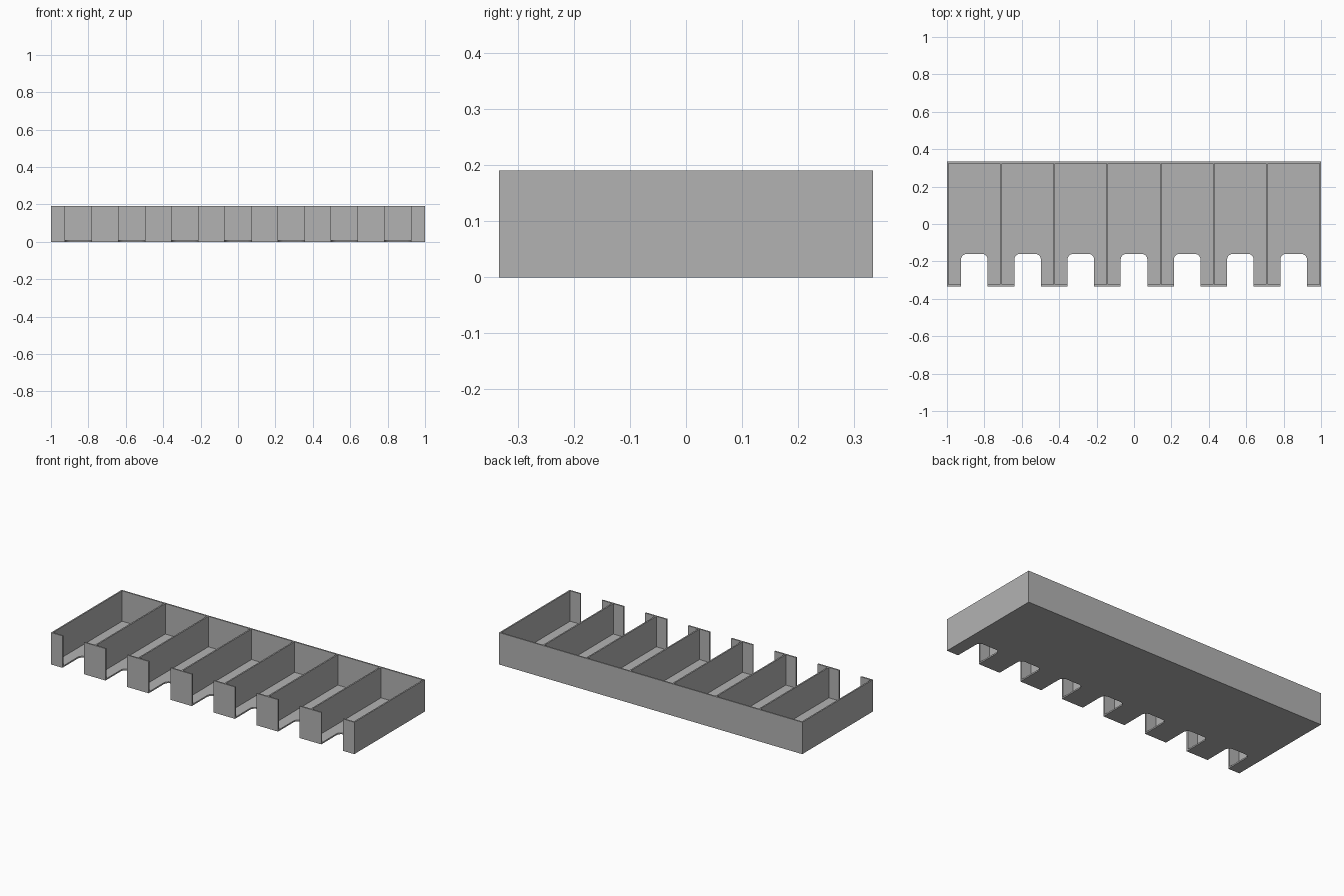
import bpy
import bmesh
from math import cos, sin, pi

cube = bpy.data.objects.get("Cube")
if cube:
    bpy.data.objects.remove(cube, do_unlink=True)

BAYS = 7
WALL = 0.0085
FLOOR = 0.0085
HALF_Y = 0.333
HEIGHT = 0.19
PITCH = (2 - WALL) / BAYS
NOTCH_W = PITCH / 2
NOTCH_BACK = -0.16
RADIUS = 0.03

grey = bpy.data.materials.new("light grey")
grey.use_nodes = True
grey.diffuse_color = (0.45, 0.45, 0.45, 1)
grey.node_tree.nodes["Principled BSDF"].inputs["Base Color"].default_value = grey.diffuse_color


def add_prism(bm, outline, z0, z1):
    """Extrude a flat outline from z0 up to z1."""
    face = bm.faces.new([bm.verts.new((x, y, z0)) for x, y in outline])
    top = bmesh.ops.extrude_face_region(bm, geom=[face])["geom"]
    verts = [g for g in top if isinstance(g, bmesh.types.BMVert)]
    bmesh.ops.translate(bm, verts=verts, vec=(0, 0, z1 - z0))


def make_object(name, outlines, z0, z1):
    bm = bmesh.new()
    for outline in outlines:
        add_prism(bm, outline, z0, z1)
    bmesh.ops.recalc_face_normals(bm, faces=bm.faces)
    mesh = bpy.data.meshes.new(name)
    bm.to_mesh(mesh)
    bm.free()
    mesh.materials.append(grey)
    obj = bpy.data.objects.new(name, mesh)
    bpy.context.collection.objects.link(obj)
    return obj


def rectangle(cx, half_x, y0, y1):
    return [(cx - half_x, y0), (cx + half_x, y0), (cx + half_x, y1), (cx - half_x, y1)]


def notch(cx):
    """Finger slot open to the front, with rounded rear corners."""
    half = NOTCH_W / 2
    points = [(cx - half, -HALF_Y - 0.1), (cx + half, -HALF_Y - 0.1)]
    for side, start in ((1, 0), (-1, pi / 2)):
        for i in range(9):
            a = start + i * pi / 16
            points.append((cx + side * (half - RADIUS) + RADIUS * cos(a),
                           NOTCH_BACK - RADIUS + RADIUS * sin(a)))
    return points


centres = [(i - (BAYS - 1) / 2) * PITCH for i in range(BAYS)]

# Tray block
tray = make_object("divided_tray", [rectangle(0, 1, -HALF_Y, HALF_Y)], 0, HEIGHT)

# Compartments and front finger slots
bays = make_object("compartment_cutter",
                   [rectangle(c, (PITCH - WALL) / 2, -HALF_Y + WALL, HALF_Y - WALL)
                    for c in centres], FLOOR, HEIGHT + 0.1)
slots = make_object("finger_slot_cutter", [notch(c) for c in centres], -0.1, HEIGHT + 0.1)

bpy.context.view_layer.objects.active = tray
for cutter in (bays, slots):
    cutter.hide_render = True
    mod = tray.modifiers.new(cutter.name, "BOOLEAN")
    mod.operation = "DIFFERENCE"
    mod.solver = "EXACT"
    mod.object = cutter
    bpy.ops.object.modifier_apply(modifier=mod.name)
    bpy.data.objects.remove(cutter, do_unlink=True)

# Smooth slot corners, crisp walls
bpy.ops.object.select_all(action="DESELECT")
tray.select_set(True)
bpy.ops.object.shade_smooth_by_angle()
